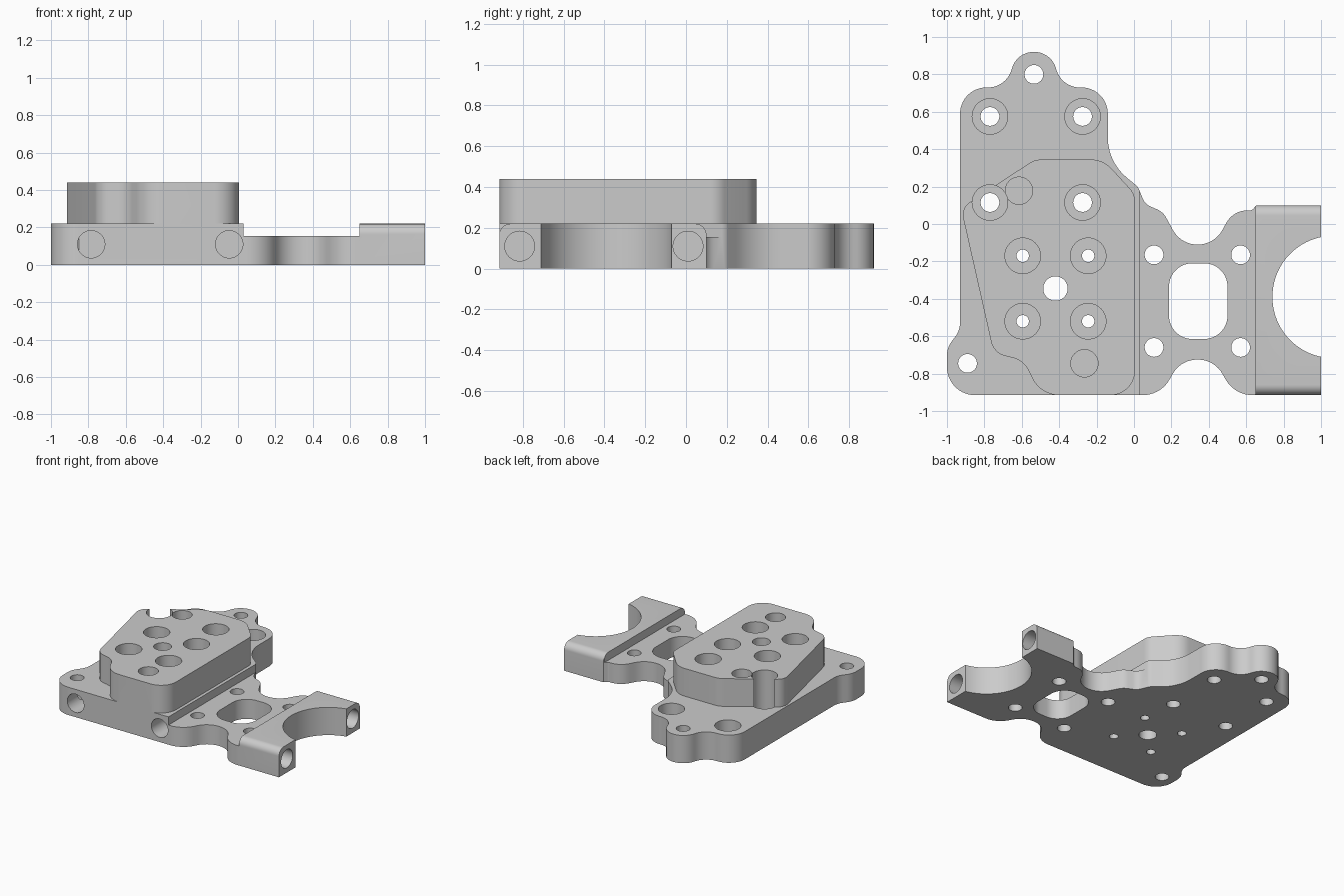
import bpy, bmesh, math
from mathutils import Vector, Matrix

cube = bpy.data.objects.get("Cube")
if cube:
    bpy.data.objects.remove(cube, do_unlink=True)

grey = bpy.data.materials.new("light grey")
grey.use_nodes = True
colour = (0.6, 0.6, 0.6, 1)
grey.diffuse_color = colour
grey.node_tree.nodes["Principled BSDF"].inputs["Base Color"].default_value = colour


def rounded(corners):
    """Turn (x, y, radius) corners into an outline with tangent arcs."""
    out = []
    n = len(corners)
    for i, (x, y, r) in enumerate(corners):
        p = Vector((x, y))
        if r == 0:
            out.append(p)
            continue
        a = (Vector(corners[i - 1][:2]) - p).normalized()
        b = (Vector(corners[(i + 1) % n][:2]) - p).normalized()
        half = a.angle(b) / 2
        start, end = p + a * r / math.tan(half), p + b * r / math.tan(half)
        centre = p + (a + b).normalized() * r / math.sin(half)
        u, v = start - centre, end - centre
        sweep = u.angle(v)
        steps = max(4, round(sweep / math.radians(7)))
        for k in range(steps + 1):
            t = k / steps
            out.append(centre + (u * math.sin((1 - t) * sweep)
                                 + v * math.sin(t * sweep)) / math.sin(sweep))
    return out


def prism(name, outline, low, high, matrix=Matrix()):
    """Extrude an outline between two heights."""
    bm = bmesh.new()
    base = [bm.verts.new((p[0], p[1], low)) for p in outline]
    top = [bm.verts.new((p[0], p[1], high)) for p in outline]
    bm.faces.new(base)
    bm.faces.new(top)
    for i in range(len(base)):
        bm.faces.new((base[i - 1], base[i], top[i], top[i - 1]))
    bmesh.ops.transform(bm, matrix=matrix, verts=bm.verts)
    bmesh.ops.recalc_face_normals(bm, faces=bm.faces)
    mesh = bpy.data.meshes.new(name)
    bm.to_mesh(mesh)
    bm.free()
    mesh.materials.append(grey)
    obj = bpy.data.objects.new(name, mesh)
    bpy.context.collection.objects.link(obj)
    return obj


def combine(tool, operation="DIFFERENCE"):
    """Boolean a helper into the plate and discard it."""
    tool.hide_render = True
    bpy.context.view_layer.objects.active = plate
    mod = plate.modifiers.new("cut", "BOOLEAN")
    mod.operation, mod.solver, mod.object = operation, "EXACT", tool
    bpy.ops.object.modifier_apply(modifier=mod.name)
    bpy.data.objects.remove(tool, do_unlink=True)


def circle(x, y, r, n=48):
    return [(x + r * math.cos(math.tau * k / n), y + r * math.sin(math.tau * k / n))
            for k in range(n)]


def box(x0, x1, y0, y1):
    return [(x0, y0), (x1, y0), (x1, y1), (x0, y1)]


def drill(x, y, r, floor=-0.1):
    combine(prism("drill", circle(x, y, r), floor, 0.6))


FRONT, BACK, TOP, MID = -0.915, 0.1, 0.22, 0.155

# Base plate with the waist, rear ear and front left lobe
plate = prism("mounting_plate", rounded([
    (-1, FRONT, .15), (0.143, FRONT, .165), (0.25, -0.725, .15), (0.43, -0.725, .15),
    (0.537, FRONT, .165), (1, FRONT, 0), (1, BACK, 0), (0.655, BACK, 0),
    (0.63, 0.073, .02), (0.53, 0.073, .13), (0.43, -0.11, .15), (0.25, -0.11, .15),
    (0.155, 0.065, .1), (0.06, 0.105, .08), (0.02, 0.2, .05), (-0.14, 0.33, .28),
    (-0.14, 0.73, .14), (-0.385, 0.73, .13), (-0.445, 0.92, .12),
    (-0.625, 0.92, .12), (-0.685, 0.73, .13), (-0.93, 0.73, .14),
    (-0.93, -0.57, .13), (-1, -0.66, .13)]), 0, TOP)

# Lowered bridge between the plate and the saddle
combine(prism("bridge_cut", box(0.03, 0.65, -1.2, 0.6), MID, 0.5))

# Raised block
combine(prism("raised_block", rounded([
    (0.005, FRONT, .13), (-0.5, FRONT, .16), (-0.59, -0.73, .12), (-0.75, -0.69, .1),
    (-0.925, 0.085, .08), (-0.53, 0.345, .12), (-0.165, 0.345, .15),
    (0.005, 0.16, .1)]), TOP - 0.02, 0.44), "UNION")

# Bridge window and round saddle
combine(prism("window", rounded([(0.187, -0.615, .125), (0.5, -0.615, .125),
                                 (0.5, -0.21, .125), (0.187, -0.21, .125)]), -0.1, 0.6))
combine(prism("saddle_cut", circle(1.067, -0.39, 0.327, 96), -0.1, 0.6))

# Counterbored screw holes in the plate
for x in (-0.77, -0.275):
    for y in (0.115, 0.575):
        drill(x, y, 0.095, 0.13)
        drill(x, y, 0.05)

# Counterbored screw holes in the block
for x in (-0.595, -0.245):
    for y in (-0.52, -0.17):
        drill(x, y, 0.095, 0.2)
        drill(x, y, 0.033)

# Plain through holes
drill(-0.42, -0.345, 0.065)
for x, y in ((-0.89, -0.745), (-0.535, 0.8), (0.107, -0.165), (0.57, -0.165),
             (0.107, -0.66), (0.57, -0.66)):
    drill(x, y, 0.05)

# Blind round pockets in the block top
for x, y in ((-0.615, 0.178), (-0.265, -0.745)):
    drill(x, y, 0.073, 0.25)

# Blind bores in the front edge
along_y = Matrix(((1, 0, 0, 0), (0, 0, 1, 0), (0, 1, 0, 0), (0, 0, 0, 1)))
for x in (-0.785, -0.047):
    combine(prism("front_bore", circle(x, 0.11, 0.073), -1.1, FRONT + 0.2, along_y))

# Blind bores in the saddle ends
along_x = Matrix(((0, 0, 1, 0), (1, 0, 0, 0), (0, 1, 0, 0), (0, 0, 0, 1)))
for y in (-0.815, 0.01):
    combine(prism("saddle_bore", circle(y, 0.11, 0.073), 0.8, 1.2, along_x))

# Rounded upper edges of the saddle
R = 0.055
for edge, side in ((FRONT, -1), (BACK, 1)):
    arc = [(edge + side * R * (math.cos(a) - 1), TOP + R * (math.sin(a) - 1))
           for a in (math.pi / 2 * k / 10 for k in range(11))]
    outer = [(arc[-1][0], TOP + 0.05), (edge + side * 0.05, TOP + 0.05),
             (edge + side * 0.05, arc[0][1])]
    combine(prism("edge_round", arc + outer, 0.64, 1.1, along_x))

bpy.ops.object.select_all(action="DESELECT")
plate.select_set(True)
bpy.context.view_layer.objects.active = plate
bpy.ops.object.shade_smooth_by_angle(angle=math.radians(30))
